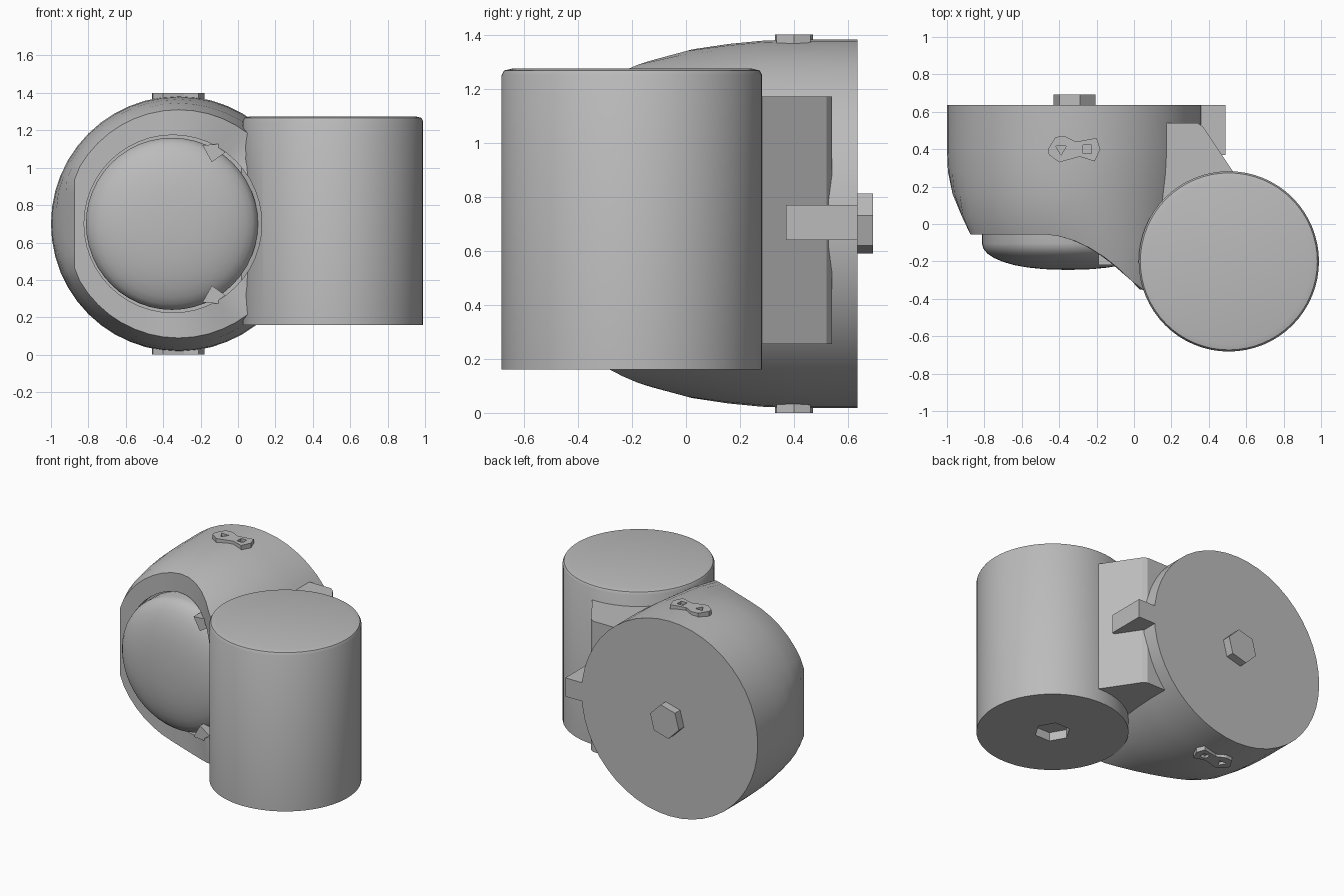
import bpy, bmesh, math
from mathutils import Vector

if "Cube" in bpy.data.objects:
    bpy.data.objects.remove(bpy.data.objects["Cube"])

CX, CZ = -0.318, 0.70       # axis of the round housing
PX, PY = 0.507, -0.2        # axis of the upright cylinder
BORE = 0.475

grey = bpy.data.materials.new("plain grey")
grey.use_nodes = True
grey.diffuse_color = (0.5, 0.5, 0.5, 1)
grey.node_tree.nodes["Principled BSDF"].inputs["Base Color"].default_value = (0.5, 0.5, 0.5, 1)


def finish(name, bm, smooth=None):
    bmesh.ops.recalc_face_normals(bm, faces=bm.faces)
    mesh = bpy.data.meshes.new(name)
    bm.to_mesh(mesh)
    bm.free()
    obj = bpy.data.objects.new(name, mesh)
    bpy.context.collection.objects.link(obj)
    mesh.materials.append(grey)
    if smooth:
        shade(obj, smooth)
    return obj


def shade(obj, degrees):
    bpy.ops.object.select_all(action='DESELECT')
    obj.select_set(True)
    bpy.context.view_layer.objects.active = obj
    bpy.ops.object.shade_smooth_by_angle(angle=math.radians(degrees))


def loft(name, rings, smooth=None):
    """Skin a list of equal-length point rings and cap both ends."""
    bm = bmesh.new()
    rows = [[bm.verts.new(p) for p in ring] for ring in rings]
    n = len(rows[0])
    for a, b in zip(rows, rows[1:]):
        for i in range(n):
            j = (i + 1) % n
            bm.faces.new((a[i], a[j], b[j], b[i]))
    bm.faces.new(rows[0])
    bm.faces.new(rows[-1])
    return finish(name, bm, smooth)


def prism(name, outline, z0, z1, smooth=None):
    return loft(name, [[(x, y, z) for x, y in outline] for z in (z0, z1)], smooth)


def circle(cx, cy, r, n, turn=0.0):
    steps = [turn + math.tau * i / n for i in range(n)]
    return [(cx + r * math.cos(a), cy + r * math.sin(a)) for a in steps]


def ring_y(cx, r, y, n=48, turn=0.0):
    return [(x, y, z) for x, z in circle(cx, CZ, r, n, turn)]


def cut(obj, cutter):
    mod = obj.modifiers.new("cut", 'BOOLEAN')
    mod.operation = 'DIFFERENCE'
    mod.solver = 'EXACT'
    mod.object = cutter
    bpy.context.view_layer.objects.active = obj
    bpy.ops.object.modifier_apply(modifier=mod.name)
    bpy.data.objects.remove(cutter)


# Round housing: the front rim sweeps forward towards the cylinder
def swept(ring, amount, left):
    out = []
    for x, y, z in ring:
        sweep = min(0.3, 1.05 * max(0.0, x + 0.5) ** 2)
        out.append((max(x, left), y - amount * sweep, z))
    return out


profile = [  # y, radius, sweep, left limit
    (0.635, 0.682, 0, -1), (0.4, 0.682, 0, -1), (0.28, 0.677, 0.03, -1),
    (0.16, 0.665, 0.1, -0.97), (0.04, 0.645, 0.5, -0.92),
    (-0.055, 0.61, 1, -0.875), (-0.055, BORE, 1, -1)]
rings = [swept(ring_y(CX if r > BORE else CX - 0.03, r, y), s, lim) for y, r, s, lim in profile]
rings.append(ring_y(CX - 0.03, BORE, -0.02))
loft("housing", rings, 30)

# Shallow domed ball face inside the bore
dome = [ring_y(CX - 0.035, 0.46, 0.0), ring_y(CX - 0.035, 0.46, -0.105)]
for k in range(1, 9):
    t = k / 8 * 0.98
    dome.append(ring_y(CX - 0.035, 0.46 * math.cos(t * math.pi / 2) ** 0.85,
                       -0.105 - 0.14 * math.sin(t * math.pi / 2)))
loft("domed_face", dome, 40)

# Small wedge stops at the bore wall, above and below
for name, s in (("upper_stop", 1), ("lower_stop", -1)):
    shape = [(-0.19, 0.42), (-0.14, 0.33), (-0.07, 0.38), (-0.06, 0.43)]
    loft(name, [[(x, y, CZ + s * h) for x, h in shape] for y in (-0.05, -0.22)])

# Upright cylinder with a softened top edge, carved by the bore
outline = [(0.16, 0.482), (1.25, 0.482), (1.267, 0.473), (1.275, 0.44)]
body = loft("upright_cylinder",
            [[(x, y, z) for x, y in circle(PX, PY, r, 64)] for z, r in outline])
cut(body, loft("bore_cutter", [ring_y(CX - 0.03, BORE, y) for y in (-0.9, 0.0)]))
cut(body, prism("socket_cutter", circle(PX, PY, 0.115, 6), 0.1, 0.22))
shade(body, 30)

# Web joining the housing to the cylinder
web = [(-0.1, 0.54), (0.34, 0.54), (0.37, 0.52), (0.53, 0.28),
       (0.5, -0.2), (0.2, -0.2), (-0.1, 0.1)]
prism("joining_web", web, 0.255, 1.17)

# Side tab and hexagonal back pin
prism("side_tab", [(0.25, 0.37), (0.49, 0.37), (0.49, 0.635), (0.25, 0.635)], 0.64, 0.77)
loft("back_pin", [ring_y(CX, 0.115, y, 6, math.radians(15)) for y in (0.6, 0.692)])

# Dog-bone pads on top and bottom, each with two small sockets
pad_outline = [(-0.46, 0.4), (-0.42, 0.465), (-0.37, 0.47), (-0.31, 0.44), (-0.2, 0.46),
               (-0.18, 0.4), (-0.21, 0.335), (-0.29, 0.36), (-0.4, 0.33), (-0.455, 0.37)]
for name, s in (("top_pad", 1), ("bottom_pad", -1)):
    pad = prism(name, pad_outline, CZ + s * 0.65, CZ + s * 0.7)
    for x, sides in ((-0.39, 3), (-0.25, 4)):
        hole = circle(x, 0.4, 0.032, sides, math.radians(-90 if sides == 3 else 45))
        cut(pad, prism("hole_cutter", hole, CZ + s * 0.68, CZ + s * 0.75))
